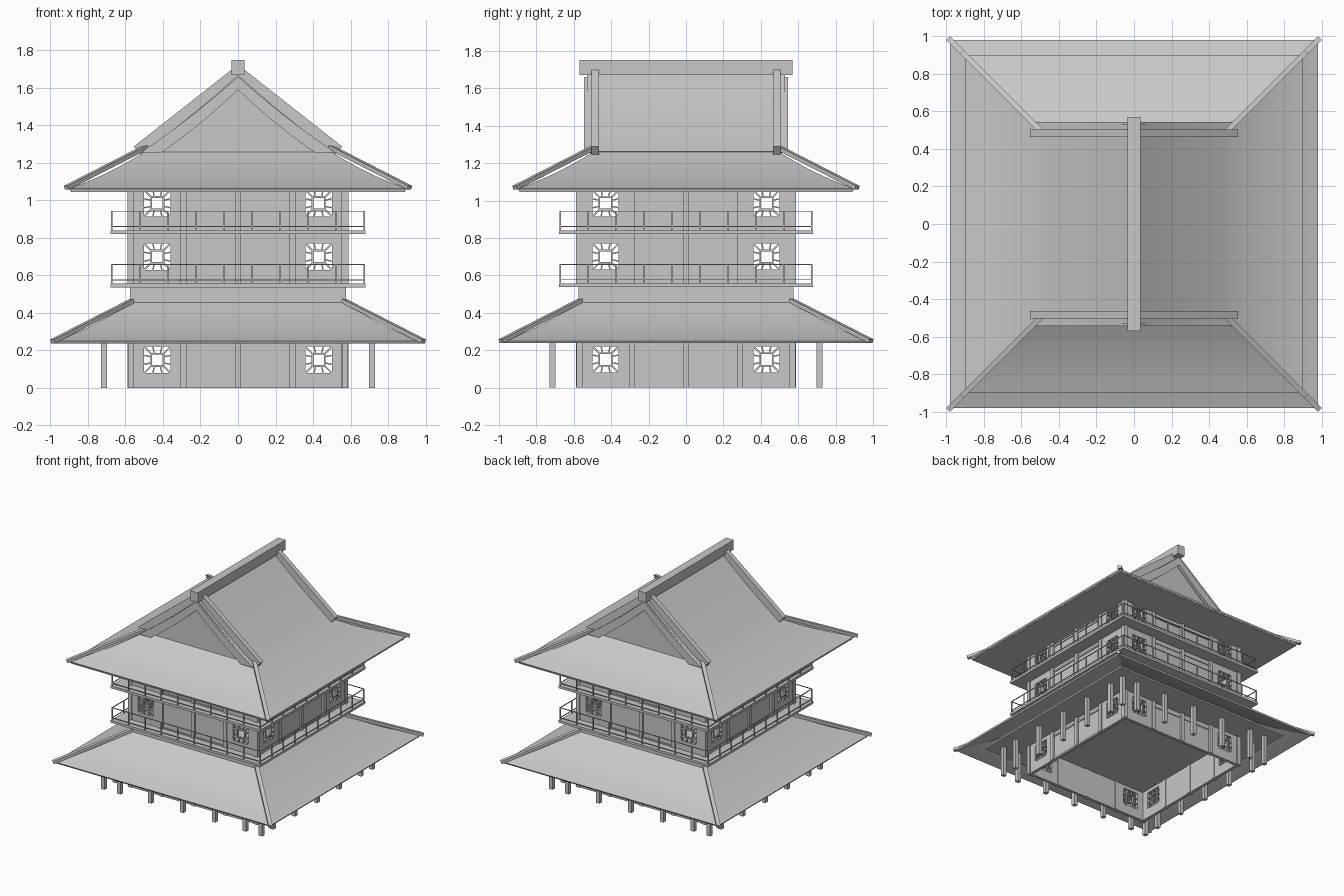
import bpy, bmesh, math
from mathutils import Vector, Matrix

cube = bpy.data.objects.get("Cube")
if cube:
    bpy.data.objects.remove(cube)

grey = bpy.data.materials.new("plain grey")
grey.use_nodes = True
tone = (0.58, 0.58, 0.58, 1)
grey.diffuse_color = tone
grey.node_tree.nodes["Principled BSDF"].inputs["Base Color"].default_value = tone


def finish(name, bm, smooth=False):
    bmesh.ops.recalc_face_normals(bm, faces=bm.faces)
    me = bpy.data.meshes.new(name)
    bm.to_mesh(me)
    bm.free()
    me.materials.append(grey)
    ob = bpy.data.objects.new(name, me)
    bpy.context.collection.objects.link(ob)
    if smooth:
        bpy.ops.object.select_all(action='DESELECT')
        ob.select_set(True)
        bpy.context.view_layer.objects.active = ob
        bpy.ops.object.shade_smooth_by_angle(angle=math.radians(25))
    return ob


def box(bm, x0, x1, y0, y1, z0, z1):
    m = Matrix.Translation(((x0 + x1) / 2, (y0 + y1) / 2, (z0 + z1) / 2))
    m = m @ Matrix.Diagonal((x1 - x0, y1 - y0, z1 - z0, 1))
    bmesh.ops.create_cube(bm, size=1, matrix=m)


def beam(bm, a, b, w, h):
    """Rectangular bar from a to b, w wide and h high."""
    a, b = Vector(a), Vector(b)
    d = (b - a).normalized()
    side = d.cross(Vector((0, 0, 1))).normalized()
    up = side.cross(d)
    m = Matrix((d * (b - a).length, side * w, up * h)).transposed().to_4x4()
    bmesh.ops.create_cube(bm, size=1, matrix=Matrix.Translation((a + b) / 2) @ m)


def around(name, build, smooth=False):
    """Build the front side, then repeat it on all four sides."""
    bm = bmesh.new()
    build(bm)
    geom = list(bm.verts) + list(bm.edges) + list(bm.faces)
    for k in range(1, 4):
        new = bmesh.ops.duplicate(bm, geom=geom)["geom"]
        bmesh.ops.rotate(bm, verts=[v for v in new if isinstance(v, bmesh.types.BMVert)],
                         matrix=Matrix.Rotation(k * math.pi / 2, 3, 'Z'))
    bmesh.ops.remove_doubles(bm, verts=bm.verts, dist=0.0005)
    return finish(name, bm, smooth)


def slab(name, r, z0, z1):
    bm = bmesh.new()
    box(bm, -r, r, -r, r, z0, z1)
    return finish(name, bm)


def sag(a, b, depth, n):
    """Points from a to b on a curve hanging below the straight line."""
    return [(a[0] + (b[0] - a[0]) * t, a[1] + (b[1] - a[1]) * t - 4 * depth * t * (1 - t))
            for t in (i / n for i in range(n + 1))]


def prism(bm, outline, y0, y1):
    f = bm.faces.new([bm.verts.new((x, y0, z)) for x, z in outline])
    top = bmesh.ops.extrude_face_region(bm, geom=[f])["geom"]
    bmesh.ops.translate(bm, vec=(0, y1 - y0, 0),
                        verts=[v for v in top if isinstance(v, bmesh.types.BMVert)])


# Hipped eaves roofs
def hip_roof(name, eave, top, depth):
    upper = sag(eave, top, depth, 10)
    lower = [(r - 0.006, z - 0.012) for r, z in upper]

    def side(bm):
        loop = upper[::-1] + lower
        rows = [(bm.verts.new((-r, -r, z)), bm.verts.new((r, -r, z))) for r, z in loop]
        for p, q in zip(rows, rows[1:]):
            bm.faces.new((p[0], p[1], q[1], q[0]))
    around(name, side, True)


hip_roof("lower_roof", (0.98, 0.25), (0.56, 0.465), 0.02)
hip_roof("upper_eaves", (0.9, 1.065), (0.49, 1.265), 0.016)
around("lower_hip_ridges", lambda bm: beam(bm, (0.989, -0.989, 0.248), (0.55, -0.55, 0.472), 0.03, 0.022))
around("upper_hip_ridges", lambda bm: beam(bm, (0.915, -0.915, 1.068), (0.49, -0.49, 1.285), 0.03, 0.022))

# Gabled top roof
slope = sag((0.505, 1.262), (0, 1.67), 0.014, 10)


def arch(points, drop, foot):
    """Closed band that follows both slopes, with a flat foot."""
    inner = sag((foot, 1.255), (0, 1.67 - drop), 0.014, 10)
    full = points + [(-x, z) for x, z in points[-2::-1]]
    under = inner + [(-x, z) for x, z in inner[-2::-1]]
    return full + under[::-1]


bm = bmesh.new()
prism(bm, arch(slope, 0.03, 0.47), -0.53, 0.53)
finish("gable_roof", bm, True)
bm = bmesh.new()
for s in (-1, 1):
    prism(bm, arch(sag((0.52, 1.255), (0, 1.66), 0.014, 10), 0.08, 0.41), s * 0.52, s * 0.545)
finish("barge_boards", bm)
bm = bmesh.new()
for s in (-1, 1):
    prism(bm, [(-0.48, 1.25), (0.48, 1.25), (0.22, 1.445), (0, 1.645), (-0.22, 1.445)],
          s * 0.48, s * 0.5)
finish("gable_walls", bm)
bm = bmesh.new()
for sx in (-1, 1):
    for sy in (-1, 1):
        beam(bm, (sx * 0.535, sy * 0.485, 1.262), (0, sy * 0.485, 1.682), 0.04, 0.066)
finish("gable_ridges", bm)
bm = bmesh.new()
box(bm, -0.034, 0.034, -0.57, 0.57, 1.67, 1.75)
finish("main_ridge", bm)

# Level slabs and soffits
slab("lower_soffit", 0.82, 0.248, 0.262)
slab("roof_collar", 0.575, 0.44, 0.54)
slab("lower_balcony", 0.68, 0.537, 0.556)
slab("upper_balcony", 0.68, 0.82, 0.84)
slab("upper_soffit", 0.89, 1.045, 1.057)

# Storeys: base, top and window centre heights
storeys = {"ground": (0, 0.25, 0.15), "middle": (0.55, 0.825, 0.7), "top": (0.835, 1.05, 0.985)}
R = 0.07
WX = 0.43


def storey(name, z0, z1, wz):
    sill, head = wz - R, min(wz + R, z1)

    def walls(bm):
        box(bm, -0.29, 0.29, -0.572, -0.555, z0, z1)
        y = (-0.58, -0.555)
        for s in (-1, 1):
            c = s * WX
            box(bm, *sorted((s * 0.29, c - s * R)), *y, z0, z1)
            box(bm, *sorted((c + s * R, s * 0.58)), *y, z0, z1)
            box(bm, c - R, c + R, *y, z0, sill)
            if head < z1:
                box(bm, c - R, c + R, *y, head, z1)

    def posts(bm):
        for x in (-0.572, -0.29, 0, 0.29):
            box(bm, x - 0.016, x + 0.016, -0.588, -0.55, z0, z1)

    def windows(bm):
        for c in (-WX, WX):
            # Square ring in the middle, joined to the opening by short bars
            for k in range(4):
                rot = Matrix.Rotation(k * math.pi / 2, 3, 'Y')

                def bar(a, b, w):
                    p, q = (rot @ Vector((u, 0, v)) + Vector((c, -0.569, wz)) for u, v in (a, b))
                    d = (q - p).normalized()
                    side = d.cross(Vector((0, 1, 0)))
                    m = Matrix((d * (q - p).length, Vector((0, 0.02, 0)), side * w)).transposed()
                    bmesh.ops.create_cube(bm, size=1, matrix=Matrix.Translation((p + q) / 2) @ m.to_4x4())
                bar((-0.037, 0.033), (0.037, 0.033), 0.009)
                bar((0.033, 0.033), (R, R), 0.009)
                for u in (-0.016, 0.016):
                    bar((u, 0.033), (u * 1.5, R), 0.007)

    def panels(bm):
        # Sliding door frames
        top = z1 - 0.045
        for s in (-1, 1):
            a, b = sorted((s * 0.016, s * 0.274))
            box(bm, a, b, -0.579, -0.57, top, top + 0.015)
            box(bm, a, b, -0.579, -0.57, z0, z0 + 0.015)

    around(name + "_walls", walls)
    around(name + "_wall_posts", posts)
    around(name + "_windows", windows)
    around(name + "_panels", panels)


for name, (z0, z1, wz) in storeys.items():
    storey(name, z0, z1, wz)


# Veranda posts under the lower roof
def veranda(bm):
    for x in (-0.715, -0.57, -0.29, 0, 0.29, 0.57):
        box(bm, x - 0.016, x + 0.016, -0.731, -0.699, 0, 0.25)


around("veranda_posts", veranda)


# Balcony railings
def railing(z):
    def side(bm):
        for i in range(9):
            x = -0.672 + i * 1.344 / 9
            box(bm, x - 0.004, x + 0.004, -0.676, -0.668, z, z + 0.105)
        for h in (0.018, 0.1):
            box(bm, -0.676, 0.676, -0.675, -0.669, z + h, z + h + 0.005)
    return side


around("lower_railing", railing(0.556))
around("upper_railing", railing(0.84))
